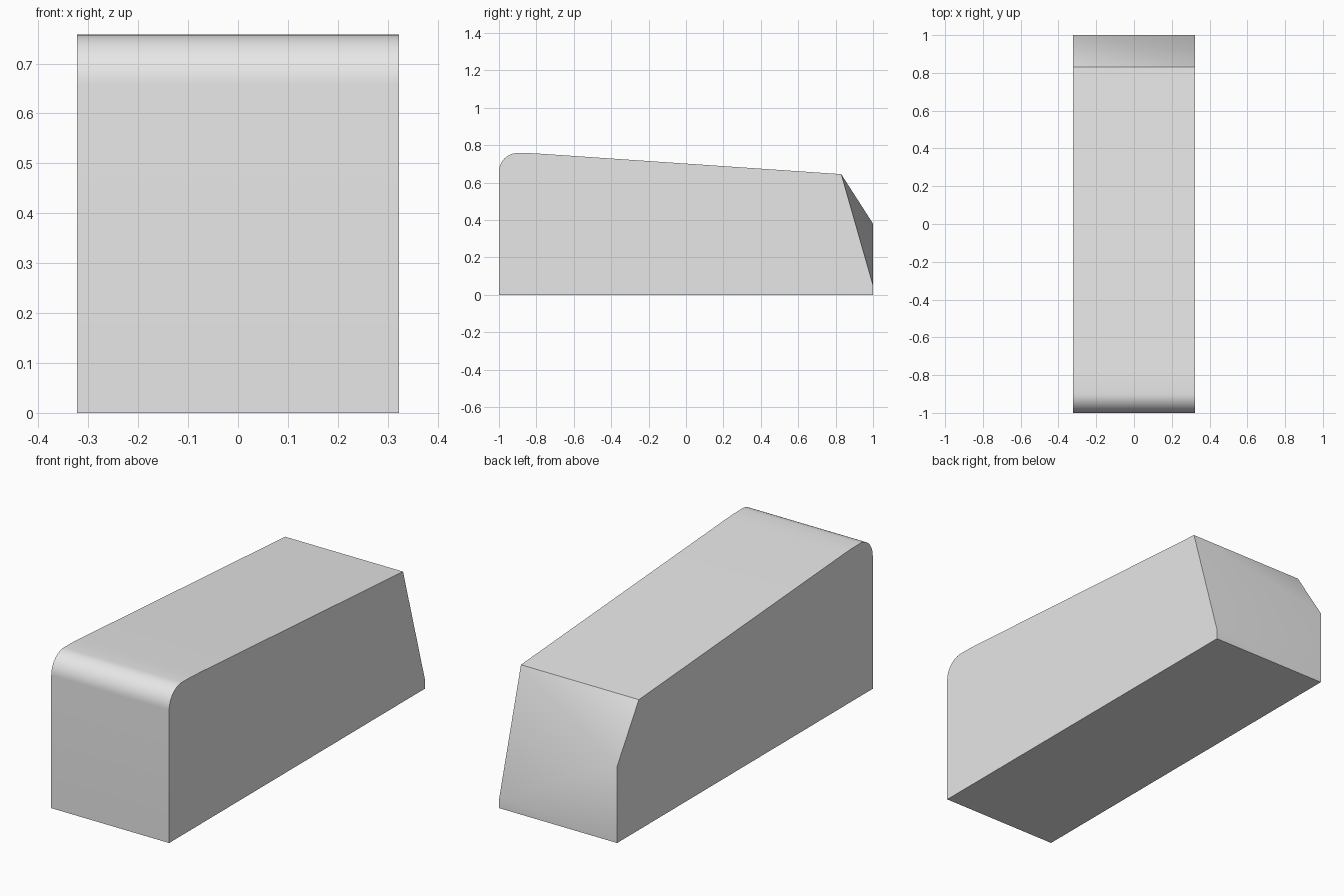
import bpy
import bmesh
from math import sin, cos, pi, radians

cube = bpy.data.objects.get("Cube")
if cube:
    bpy.data.objects.remove(cube, do_unlink=True)

HALF_WIDTH = 0.323
HEIGHT = 0.758
RADIUS = 0.1

grey = bpy.data.materials.new("light_grey")
grey.use_nodes = True
colour = (0.8, 0.8, 0.8, 1)
grey.diffuse_color = colour
grey.node_tree.nodes["Principled BSDF"].inputs["Base Color"].default_value = colour

# Side profile: rounded front top edge, then a gently falling roof
profile = [(1, 0), (-1, 0)]
STEPS = 12
for i in range(STEPS + 1):
    a = pi / 2 * i / STEPS
    profile.append((-1 + RADIUS * (1 - cos(a)), HEIGHT - RADIUS * (1 - sin(a))))
profile += [(-0.83, 0.757), (-0.76, 0.753), (0.83, 0.645)]

bm = bmesh.new()


def side(x, rear_height):
    """Ring of vertices for one side wall, ending at its own rear corner."""
    return [bm.verts.new((x, y, z)) for y, z in profile + [(1, rear_height)]]


# The rear corner is low on one side and high on the other
left = side(HALF_WIDTH, 0.05)
right = side(-HALF_WIDTH, 0.38)
bm.faces.new(left)
bm.faces.new(right)

# Base, front and roof strips
for i in range(len(profile) - 1):
    bm.faces.new((left[i], left[i + 1], right[i + 1], right[i]))

# Rear: two slanted triangles above a flat panel
bm.faces.new((left[-2], right[-2], right[-1]))
bm.faces.new((left[-2], right[-1], left[-1]))
bm.faces.new((left[-1], right[-1], right[0], left[0]))
bmesh.ops.recalc_face_normals(bm, faces=bm.faces)

mesh = bpy.data.meshes.new("wedge_block")
bm.to_mesh(mesh)
bm.free()
mesh.materials.append(grey)
block = bpy.data.objects.new("wedge_block", mesh)
bpy.context.collection.objects.link(block)

# Smooth the rounded edge and rear, keeping hard corners
bpy.ops.object.select_all(action='DESELECT')
block.select_set(True)
bpy.context.view_layer.objects.active = block
bpy.ops.object.shade_smooth_by_angle(angle=radians(30))
